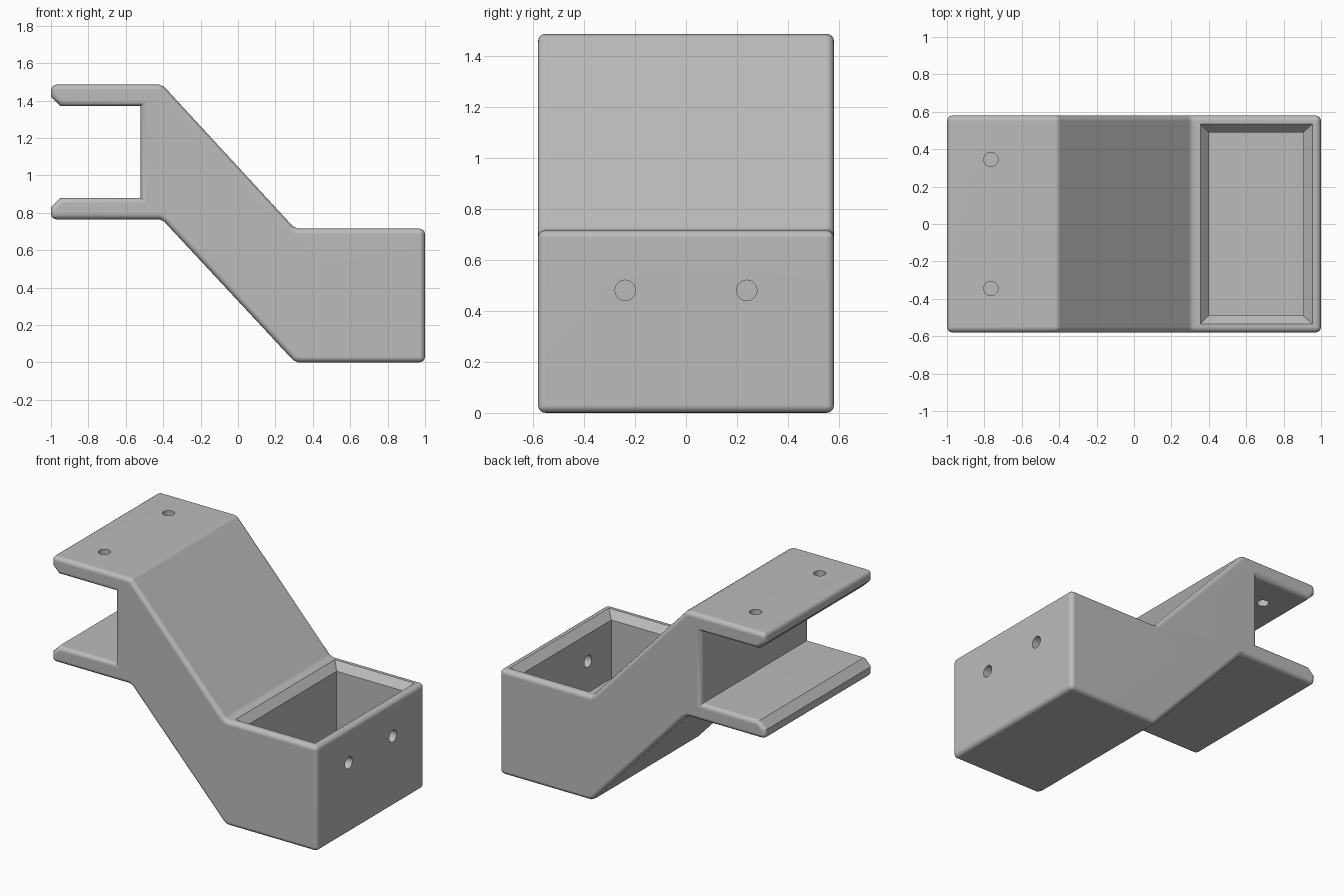
import bpy, bmesh, math
from mathutils import Matrix

if "Cube" in bpy.data.objects:
    bpy.data.objects.remove(bpy.data.objects["Cube"])

grey = bpy.data.materials.new("plain grey")
grey.diffuse_color = (0.5, 0.5, 0.5, 1)
grey.use_nodes = True
grey.node_tree.nodes["Principled BSDF"].inputs["Base Color"].default_value = grey.diffuse_color
HALF = 0.58   # half of the bracket width in y


def finish(name, bm):
    bmesh.ops.recalc_face_normals(bm, faces=bm.faces)
    me = bpy.data.meshes.new(name)
    bm.to_mesh(me)
    bm.free()
    me.materials.append(grey)
    ob = bpy.data.objects.new(name, me)
    bpy.context.collection.objects.link(ob)
    return ob


def activate(ob):
    bpy.ops.object.select_all(action='DESELECT')
    ob.select_set(True)
    bpy.context.view_layer.objects.active = ob


def cut(target, cutter):
    mod = target.modifiers.new("cut", 'BOOLEAN')
    mod.operation = 'DIFFERENCE'
    mod.solver = 'EXACT'
    mod.object = cutter
    activate(target)
    bpy.ops.object.modifier_apply(modifier=mod.name)
    bpy.data.objects.remove(cutter, do_unlink=True)


# Side profile (x, z): clamp, sloping neck and box
profile = [(-1, 1.485), (-0.42, 1.485), (-0.393, 1.472), (0.293, 0.728),
           (0.32, 0.715), (1, 0.715), (1, 0), (0.32, 0), (0.293, 0.014),
           (-0.395, 0.753), (-0.42, 0.765), (-1, 0.765), (-1, 0.83),
           (-0.95, 0.88), (-0.52, 0.88), (-0.52, 1.37), (-0.95, 1.37),
           (-1, 1.42)]
bm = bmesh.new()
face = bm.faces.new([bm.verts.new((x, -HALF, z)) for x, z in profile])
new = bmesh.ops.extrude_face_region(bm, geom=[face])["geom"]
bmesh.ops.translate(bm, vec=(0, 2 * HALF, 0),
                    verts=[v for v in new if isinstance(v, bmesh.types.BMVert)])
bmesh.ops.recalc_face_normals(bm, faces=bm.faces)

# Round both side rims and the four square outer corners
corners = [(-1, 1.485), (1, 0.715), (1, 0), (-1, 0.765)]
edges = []
for e in bm.edges:
    a, b = (v.co for v in e.verts)
    across = abs(a.y - b.y) > 0.1
    if not across or any(math.hypot(a.x - x, a.z - z) < 0.001 for x, z in corners):
        edges.append(e)
bmesh.ops.bevel(bm, geom=edges, offset=0.03, offset_type='OFFSET',
                segments=4, profile=0.5, affect='EDGES', clamp_overlap=True)
bracket = finish("bracket", bm)

# Box cavity with a chamfered mouth: stacked rectangles (x0, x1, half y, z)
rings = [(0.40, 0.905, 0.49, 0.10), (0.40, 0.905, 0.49, 0.665),
         (0.355, 0.955, 0.535, 0.715), (0.355, 0.955, 0.535, 0.9)]
bm = bmesh.new()
loops = [[bm.verts.new(p) for p in ((a, -h, z), (b, -h, z), (b, h, z), (a, h, z))]
         for a, b, h, z in rings]
for low, high in zip(loops, loops[1:]):
    for i in range(4):
        j = (i + 1) % 4
        bm.faces.new((low[i], low[j], high[j], high[i]))
bm.faces.new(loops[0])
bm.faces.new(loops[-1])
cut(bracket, finish("cavity_cutter", bm))


# Screw holes: two in the upper clamp plate, two in the end wall
def hole(place, radius):
    bm = bmesh.new()
    bmesh.ops.create_cone(bm, cap_ends=True, segments=32, radius1=radius,
                          radius2=radius, depth=0.24, matrix=place)
    cut(bracket, finish("hole_cutter", bm))


for s in (-1, 1):
    hole(Matrix.Translation((-0.765, s * 0.345, 1.43)), 0.038)
    hole(Matrix.Translation((0.97, s * 0.238, 0.48))
         @ Matrix.Rotation(math.pi / 2, 4, 'Y'), 0.04)

# Smooth rounded edges, crisp corners
activate(bracket)
bpy.ops.object.shade_smooth_by_angle(angle=math.radians(30))
wn = bracket.modifiers.new("weighted normals", 'WEIGHTED_NORMAL')
wn.keep_sharp = True
